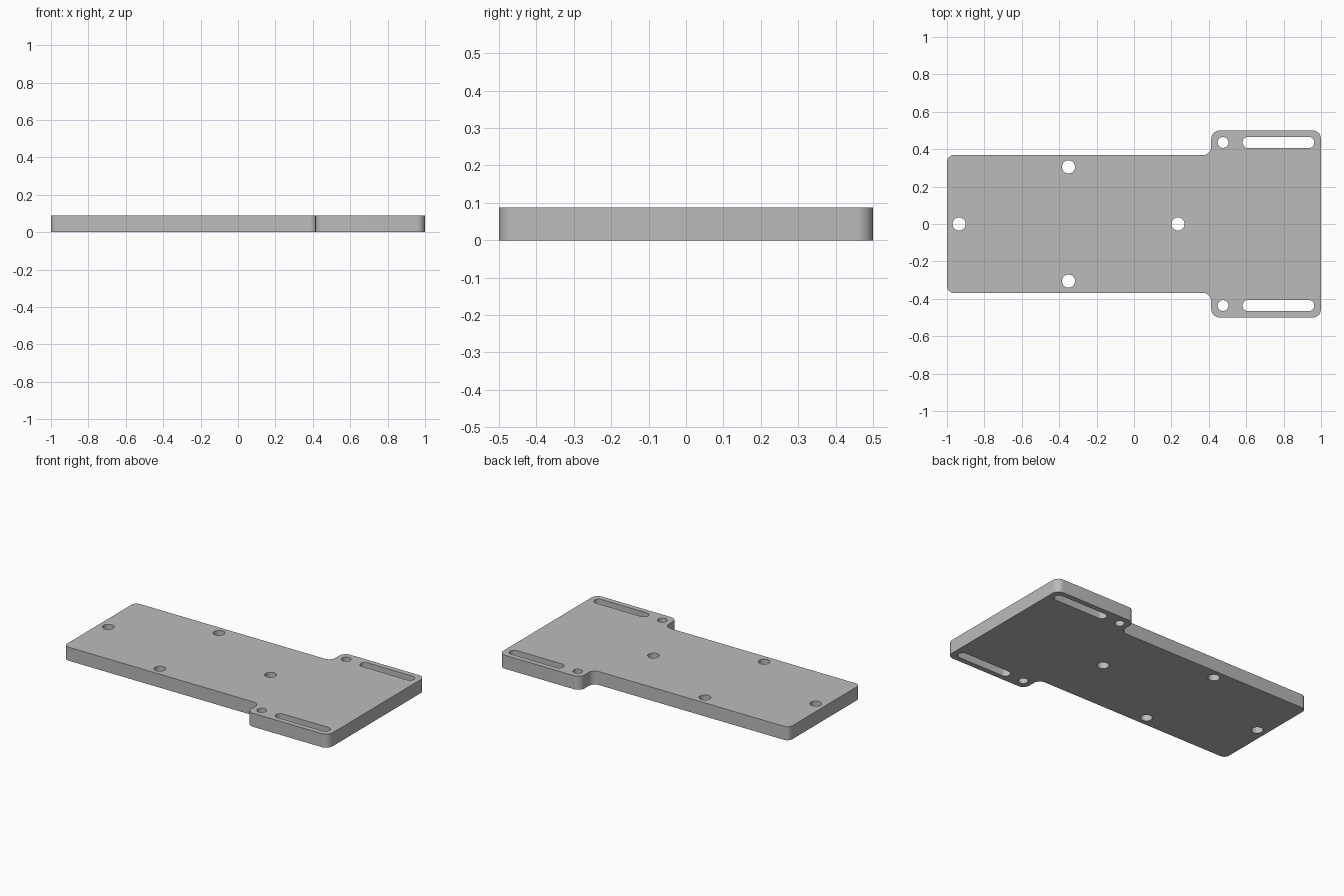
import bpy
import bmesh
from math import pi, cos, sin, radians, tan
from mathutils import Vector

cube = bpy.data.objects.get("Cube")
if cube:
    bpy.data.objects.remove(cube, do_unlink=True)

THICKNESS = 0.088
END, NECK = 1.0, 0.413          # plate end and start of the side ears
BODY, EAR = 0.368, 0.5          # half widths


def fillet(corners, segments=10):
    """Round every corner (x, y, radius) of a closed polygon."""
    points = []
    for i, (x, y, radius) in enumerate(corners):
        here = Vector((x, y))
        a = (Vector(corners[i - 1][:2]) - here).normalized()
        b = (Vector(corners[(i + 1) % len(corners)][:2]) - here).normalized()
        half = a.angle(b) / 2
        centre = here + (a + b).normalized() * radius / sin(half)
        start = here + a * radius / tan(half) - centre
        end = here + b * radius / tan(half) - centre
        sweep = pi - 2 * half
        for s in range(segments + 1):
            t = s / segments
            points.append(centre + (start * sin((1 - t) * sweep)
                                    + end * sin(t * sweep)) / sin(sweep))
    return points


def slot(x0, x1, y, radius, segments=16):
    """Closed outline of a slot with round ends; a circle when x0 == x1."""
    points = []
    for cx, turn in ((x1, -pi / 2), (x0, pi / 2)):
        for s in range(segments + (x0 != x1)):
            angle = turn + pi * s / segments
            points.append(Vector((cx + radius * cos(angle), y + radius * sin(angle))))
    return points


# Outer outline: the lower half, then its mirror
lower = [(-END, -BODY, 0.035), (NECK, -BODY, 0.045),
         (NECK, -EAR, 0.045), (END, -EAR, 0.045)]
outline = lower + [(x, -y, r) for x, y, r in reversed(lower)]
loops = [fillet(outline)]

# Mounting holes in the body
for x, y in ((-0.935, 0), (0.235, 0), (-0.35, 0.305), (-0.35, -0.305)):
    loops.append(slot(x, x, y, 0.035))

# Small hole and long slot in each ear
for side in (-1, 1):
    loops.append(slot(0.476, 0.476, side * 0.436, 0.029))
    loops.append(slot(0.61, 0.934, side * 0.436, 0.03))

# Fill the profile around its holes and extrude it upwards
bm = bmesh.new()
for loop in loops:
    verts = [bm.verts.new((p.x, p.y, 0)) for p in loop]
    for i, v in enumerate(verts):
        bm.edges.new((verts[i - 1], v))
bmesh.ops.triangle_fill(bm, edges=bm.edges[:], use_beauty=True, normal=(0, 0, 1))
top = bmesh.ops.extrude_face_region(bm, geom=bm.faces[:], use_keep_orig=True)
bmesh.ops.translate(bm, vec=(0, 0, THICKNESS),
                    verts=[g for g in top["geom"] if isinstance(g, bmesh.types.BMVert)])
bmesh.ops.recalc_face_normals(bm, faces=bm.faces[:])
mesh = bpy.data.meshes.new("mounting_plate")
bm.to_mesh(mesh)
bm.free()

# Plain grey finish
grey = bpy.data.materials.new("plain grey")
grey.use_nodes = True
colour = (0.5, 0.5, 0.5, 1)
grey.diffuse_color = colour
grey.node_tree.nodes["Principled BSDF"].inputs["Base Color"].default_value = colour
mesh.materials.append(grey)

plate = bpy.data.objects.new("mounting_plate", mesh)
bpy.context.collection.objects.link(plate)
bpy.context.view_layer.objects.active = plate
plate.select_set(True)
bpy.ops.object.shade_smooth_by_angle(angle=radians(30))
